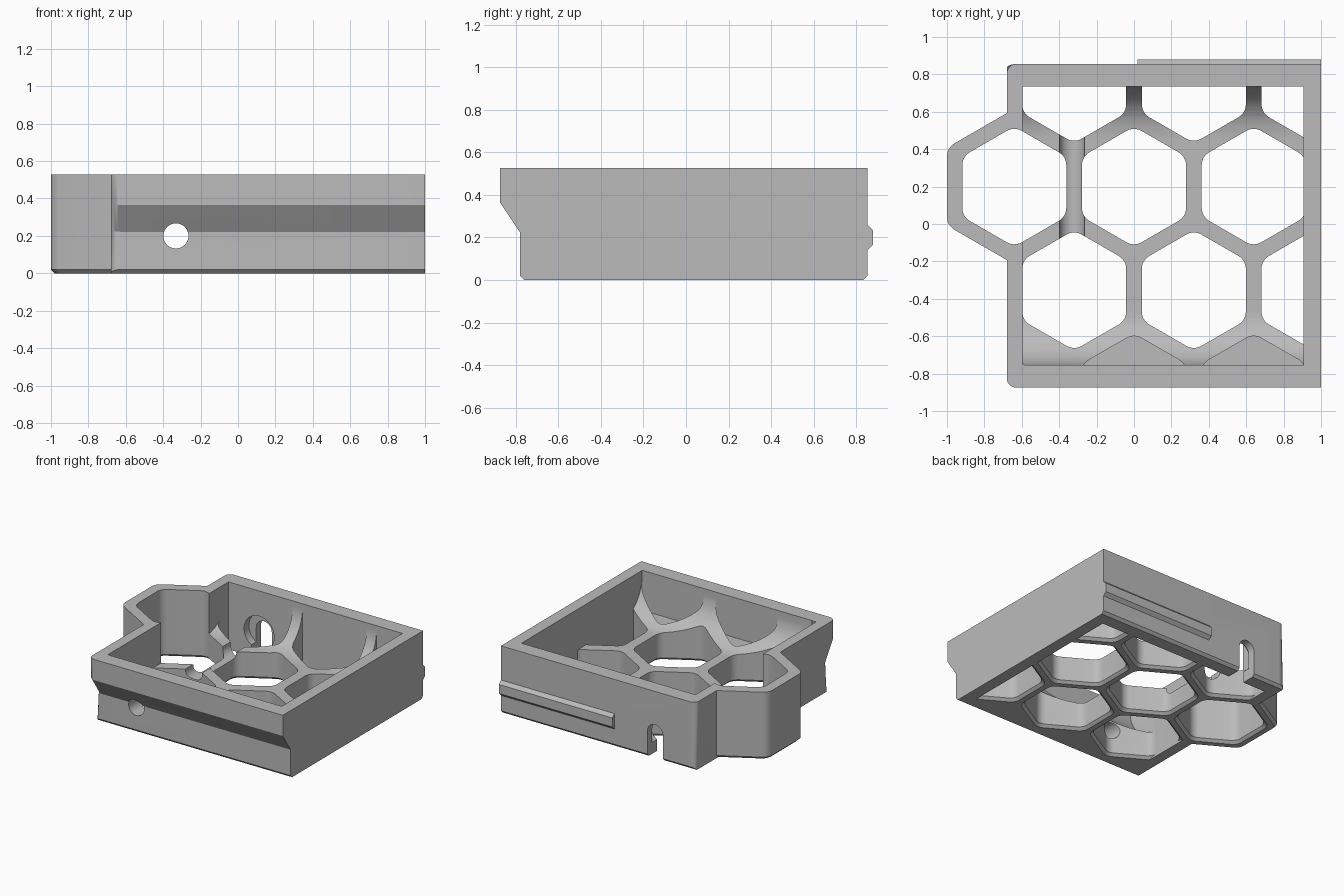
import bpy, bmesh
from math import sin, cos, pi, radians

cube = bpy.data.objects.get("Cube")
if cube:
    bpy.data.objects.remove(cube, do_unlink=True)

grey = bpy.data.materials.new("plain grey")
grey.use_nodes = True
grey.diffuse_color = (0.5, 0.5, 0.5, 1)
grey.node_tree.nodes["Principled BSDF"].inputs["Base Color"].default_value = (0.5, 0.5, 0.5, 1)

APOTHEM, ROUND = 0.278, 0.08      # hexagonal opening
PITCH, ROW = 0.64, 0.554          # honeycomb spacing
RIB_TOP, WALL_TOP = 0.21, 0.527
LEFT, RIGHT, FRONT, BACK = -0.597, 0.907, -0.755, 0.735   # inner walls
BORE_X, BORE_Z, BORE_R = -0.332, 0.2, 0.067


def make(name, bm):
    bmesh.ops.recalc_face_normals(bm, faces=bm.faces)
    mesh = bpy.data.meshes.new(name)
    bm.to_mesh(mesh)
    bm.free()
    mesh.materials.append(grey)
    obj = bpy.data.objects.new(name, mesh)
    bpy.context.collection.objects.link(obj)
    return obj


def loft(name, rings):
    """Closed solid through rings of equal point count."""
    bm = bmesh.new()
    loops = [[bm.verts.new(p) for p in ring] for ring in rings]
    n = len(loops[0])
    for a, b in zip(loops, loops[1:]):
        for i in range(n):
            j = (i + 1) % n
            bm.faces.new((a[i], a[j], b[j], b[i]))
    bm.faces.new(loops[0][::-1])
    bm.faces.new(loops[-1])
    return make(name, bm)


def along_x(name, profile, x0, x1):
    return loft(name, [[(x, y, z) for y, z in profile] for x in (x0, x1)])


def box(name, x0, x1, y0, y1, z0, z1):
    return along_x(name, [(y0, z0), (y1, z0), (y1, z1), (y0, z1)], x0, x1)


def tube(name, radius, y0, y1):
    ring = [(BORE_X + radius * cos(i * pi / 24), BORE_Z + radius * sin(i * pi / 24))
            for i in range(48)]
    return loft(name, [[(x, y, z) for x, z in ring] for y in (y0, y1)])


def hexagon(cx, cy, apothem, z):
    """Rounded pointy-top hexagon."""
    reach = (apothem - ROUND) / cos(pi / 6)
    points = []
    for k in range(6):
        mid = radians(30 + 60 * k)
        for s in range(7):
            t = mid + radians(-30 + 10 * s)
            points.append((cx + reach * cos(mid) + ROUND * cos(t),
                           cy + reach * sin(mid) + ROUND * sin(t), z))
    return points


def hex_solid(name, cx, cy, sections):
    return loft(name, [hexagon(cx, cy, a, z) for z, a in sections])


def round_left(obj, x, radius, selector):
    """Round the upright edges at the given x."""
    bm = bmesh.new()
    bm.from_mesh(obj.data)
    edges = [e for e in bm.edges
             if all(abs(v.co.x - x) < 1e-4 for v in e.verts) and selector(e)]
    bmesh.ops.bevel(bm, geom=edges, offset=radius, segments=8, profile=0.5, affect='EDGES')
    bmesh.ops.recalc_face_normals(bm, faces=bm.faces)
    bm.to_mesh(obj.data)
    bm.free()


def combine(target, tool, operation):
    mod = target.modifiers.new(operation, 'BOOLEAN')
    mod.operation, mod.object, mod.solver = operation, tool, 'EXACT'
    bpy.context.view_layer.objects.active = target
    bpy.ops.object.modifier_apply(modifier=mod.name)
    bpy.data.objects.remove(tool, do_unlink=True)


# Outer body: overhanging front profile, rounded left corners
outline = [(-0.76, 0), (0.835, 0), (0.855, 0.02), (0.855, WALL_TOP), (-0.875, WALL_TOP),
           (-0.875, 0.365), (-0.78, 0.222), (-0.78, 0.02)]
tray = along_x("honeycomb_tray", outline, -0.68, 1)
round_left(tray, -0.68, 0.05,
           lambda e: abs(e.verts[0].co.z - e.verts[1].co.z) > 0.05)

# Side bulge following one honeycomb cell
bulge = hex_solid("side_bulge", -PITCH, 0.2,
                  [(0, 0.34), (0.02, 0.36), (WALL_TOP, 0.36)])
combine(tray, bulge, 'UNION')

# Tray cavity: flat rib level sweeping up into the front and back walls
R = 0.28
arc = [i * pi / 2 / 14 for i in range(15)]
hollow = [(FRONT + R - R * cos(t), RIB_TOP + R - R * sin(t)) for t in arc]
hollow += [(BACK - R + R * sin(t), RIB_TOP + R - R * cos(t)) for t in arc]
hollow += [(BACK, 0.9), (FRONT, 0.9)]
cavity = along_x("cavity_cutter", hollow, LEFT, RIGHT)
round_left(cavity, LEFT, 0.04,
           lambda e: abs(e.verts[0].co.y - e.verts[1].co.y) < 1e-4
           and e.calc_length() > 0.2)
combine(tray, cavity, 'DIFFERENCE')

# Honeycomb openings with chamfered undersides, clipped to the inner walls
through = [(-0.03, APOTHEM + 0.05), (0.02, APOTHEM), (0.95, APOTHEM)]
cells = [(-PITCH, 0.2, False), (0, 0.2, True), (PITCH, 0.2, True)]
for row in (-1, 1):
    cells += [(PITCH * (i - 0.5), 0.2 + row * ROW, True) for i in range(3)]
for cx, cy, clipped in cells:
    cutter = hex_solid("cell_cutter", cx, cy, through)
    if clipped:
        clip = box("clip", LEFT, RIGHT, FRONT, BACK, -0.1, 1)
        combine(cutter, clip, 'INTERSECT')
    combine(tray, cutter, 'DIFFERENCE')

# Blind half cells along the front wall
for cx in (0, PITCH):
    pocket = hex_solid("pocket_cutter", cx, 0.2 - 2 * ROW,
                       [(RIB_TOP + 0.005, APOTHEM), (0.95, APOTHEM)])
    clip = box("clip", LEFT, RIGHT, FRONT, BACK, -0.1, 1)
    combine(pocket, clip, 'INTERSECT')
    combine(tray, pocket, 'DIFFERENCE')

# Bore from front to back, its inner recess and the open slot below it
combine(tray, tube("bore_cutter", BORE_R, -1, 1), 'DIFFERENCE')
combine(tray, tube("recess_cutter", 0.13, BACK - 0.1, BACK + 0.06), 'DIFFERENCE')
combine(tray, box("slot_cutter", BORE_X - BORE_R, BORE_X + BORE_R,
                  BACK - 0.05, 1, -0.1, BORE_Z), 'DIFFERENCE')

# Raised rail on the back wall
rail = along_x("back_rail", [(0.85, 0.14), (0.855, 0.14), (0.88, 0.165),
                             (0.88, 0.235), (0.855, 0.26), (0.85, 0.26)], 0.02, 1)

for obj in (tray, rail):
    bpy.ops.object.select_all(action='DESELECT')
    obj.select_set(True)
    bpy.context.view_layer.objects.active = obj
    bpy.ops.object.shade_smooth_by_angle(angle=radians(30))
